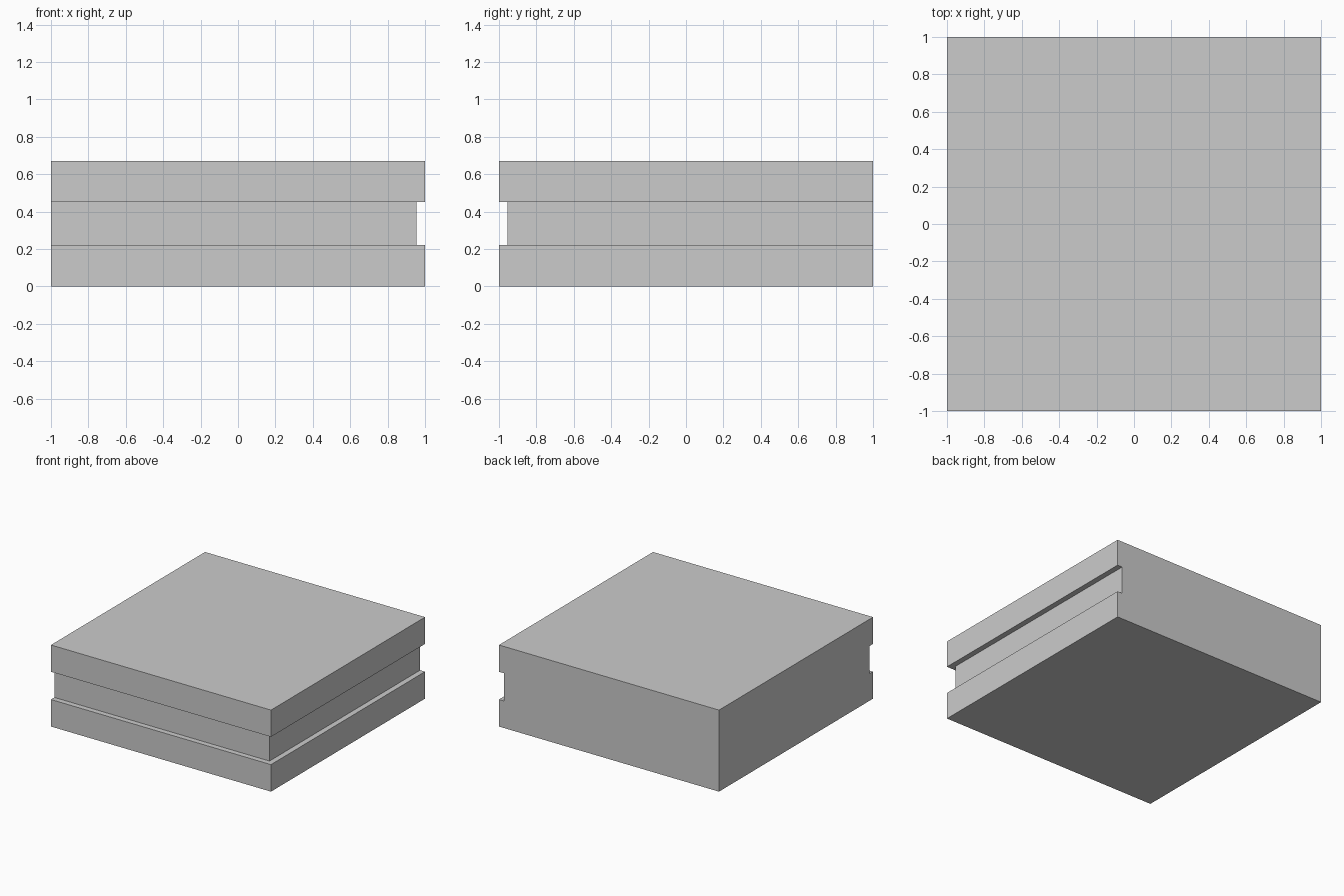
import bpy
import bmesh

if "Cube" in bpy.data.objects:
    bpy.data.objects.remove(bpy.data.objects["Cube"])

HEIGHT = 0.67
GROOVE_LOW, GROOVE_HIGH = 0.222, 0.45
DEPTH = 0.045


def prism(name, outline, z0, z1):
    """Extrude a flat outline from z0 up to z1."""
    bm = bmesh.new()
    base = bm.faces.new([bm.verts.new((x, y, z0)) for x, y in outline])
    grown = bmesh.ops.extrude_face_region(bm, geom=[base], use_keep_orig=True)
    top = [g for g in grown["geom"] if isinstance(g, bmesh.types.BMVert)]
    bmesh.ops.translate(bm, verts=top, vec=(0, 0, z1 - z0))
    bmesh.ops.recalc_face_normals(bm, faces=bm.faces[:])
    mesh = bpy.data.meshes.new(name)
    bm.to_mesh(mesh)
    bm.free()
    obj = bpy.data.objects.new(name, mesh)
    bpy.context.collection.objects.link(obj)
    return obj


# Square slab
slab = prism("slab", [(-1, -1), (1, -1), (1, 1), (-1, 1)], 0, HEIGHT)

# L-shaped cutter for the groove along the front and right sides
inner, outer = 1 - DEPTH, 1.2
cutter = prism("groove_cutter",
               [(-outer, -outer), (outer, -outer), (outer, outer),
                (inner, outer), (inner, -inner), (-outer, -inner)],
               GROOVE_LOW, GROOVE_HIGH)
cutter.hide_render = True
cutter.hide_set(True)

groove = slab.modifiers.new("groove", 'BOOLEAN')
groove.operation = 'DIFFERENCE'
groove.solver = 'EXACT'
groove.object = cutter

# Apply the cut and discard the helper
bpy.context.view_layer.objects.active = slab
slab.select_set(True)
bpy.ops.object.modifier_apply(modifier=groove.name)
bpy.data.objects.remove(cutter)
